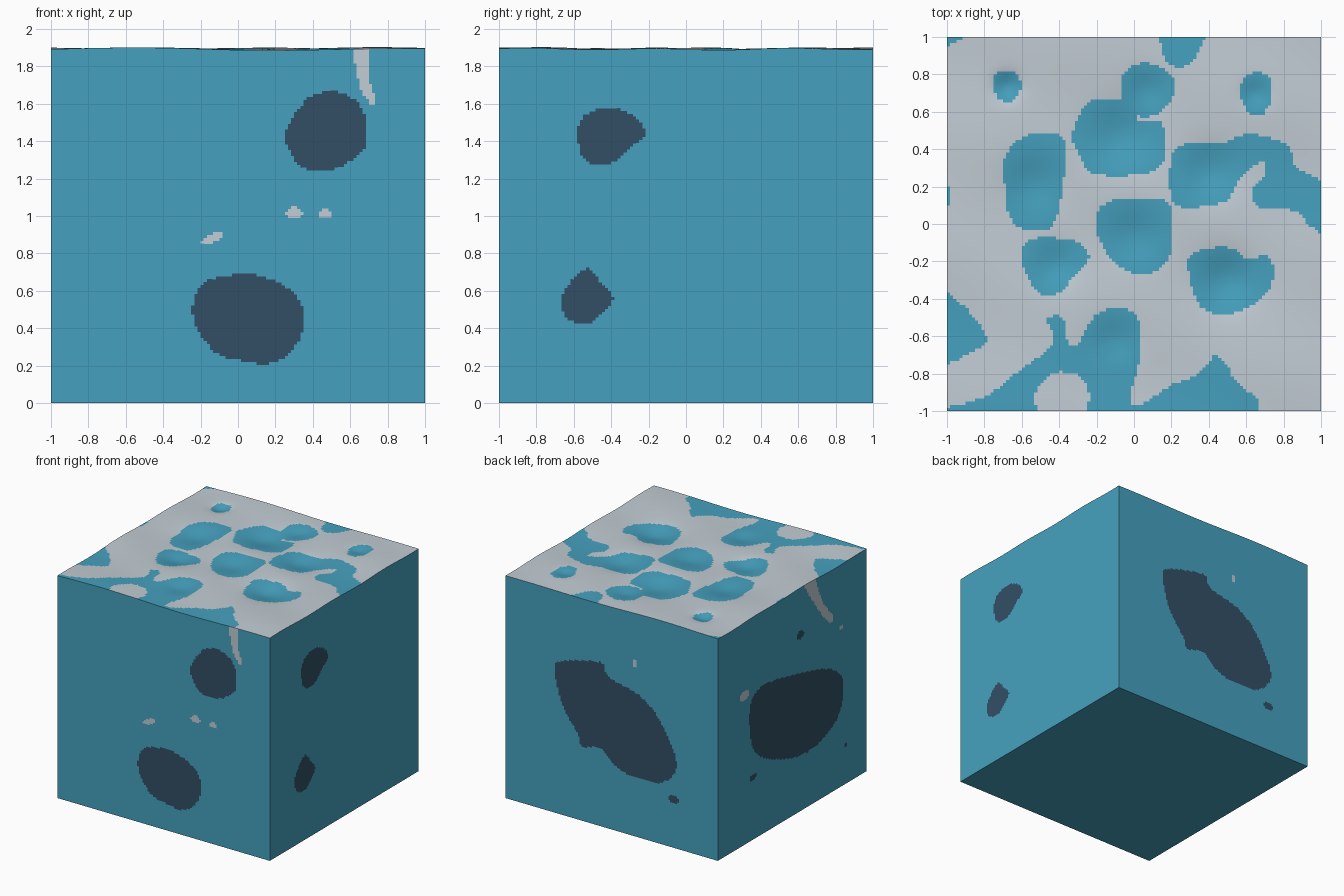
import bpy, bmesh, math

if "Cube" in bpy.data.objects:
    bpy.data.objects.remove(bpy.data.objects["Cube"])

N = 120  # cells along each panel edge


def material(name, rgb):
    m = bpy.data.materials.new(name)
    m.diffuse_color = (*rgb, 1)
    m.use_nodes = True
    m.node_tree.nodes["Principled BSDF"].inputs["Base Color"].default_value = m.diffuse_color
    return m


MATS = [material("blue", (0.060, 0.355, 0.520)),
        material("pale grey", (0.540, 0.610, 0.660)),
        material("dark slate", (0.032, 0.078, 0.130))]
BLUE, PALE, DARK = 0, 1, 2
patches = {"top": [], "front": [], "right": [], "back": [], "left": []}


def blob(side, col, pts):
    """Closed smooth outline through a few points (Catmull-Rom)."""
    out, n = [], len(pts)
    for i in range(n):
        p = [pts[(i + k - 1) % n] for k in range(4)]
        for s in range(4):
            t = s / 4
            out.append(tuple(0.5 * (2 * p[1][a] + (p[2][a] - p[0][a]) * t
                       + (2 * p[0][a] - 5 * p[1][a] + 4 * p[2][a] - p[3][a]) * t * t
                       + (3 * p[1][a] - p[0][a] - 3 * p[2][a] + p[3][a]) * t ** 3) for a in (0, 1)))
    xs, ys = zip(*out)
    patches[side].append((col, out, (min(xs), max(xs), min(ys), max(ys))))


def oval(side, col, cx, cy, rx, ry, rot=0):
    c, s = math.cos(math.radians(rot)), math.sin(math.radians(rot))
    pts = []
    for k in range(10):
        a = k * math.tau / 10
        r = 1 + 0.05 * math.sin(3 * a + cx * 9)
        u, v = rx * r * math.cos(a), ry * r * math.sin(a)
        pts.append((cx + u * c - v * s, cy + u * s + v * c))
    blob(side, col, pts)


def colour(side, x, y, base):
    result = base
    for col, pts, (x0, x1, y0, y1) in patches[side]:
        if not (x0 <= x <= x1 and y0 <= y <= y1):
            continue
        inside, q = False, pts[-1]
        for p in pts:
            if (p[1] > y) != (q[1] > y) and x < (q[0] - p[0]) * (y - p[1]) / (q[1] - p[1]) + p[0]:
                inside = not inside
            q = p
        if inside:
            result = col
    return result


# Top patches (x, y)
oval("top", BLUE, -0.68, 0.74, 0.075, 0.085)
oval("top", BLUE, 0.07, 0.72, 0.145, 0.145)
oval("top", BLUE, 0.655, 0.70, 0.085, 0.12)
blob("top", BLUE, [(0.15, 1.04), (0.18, 0.86), (0.3, 0.86), (0.38, 1.04)])
blob("top", BLUE, [(-.33, .48), (-.27, .62), (-.2, .67), (-.03, .66), (.03, .55), (.15, .54),
                   (.17, .38), (.12, .29), (0, .26), (-.22, .27), (-.3, .38)])
blob("top", BLUE, [(-.68, .38), (-.55, .48), (-.37, .45), (-.38, .22), (-.42, .02), (-.5, -.04),
                   (-.65, .01), (-.69, .2)])
blob("top", BLUE, [(-.14, .12), (.15, .13), (.2, .02), (.19, -.18), (.05, -.27), (-.1, -.21), (-.2, -.03)])
blob("top", BLUE, [(.19, .28), (.24, .42), (.45, .43), (.62, .48), (.82, .42), (.87, .3), (1.03, .2),
                   (1.03, -.05), (.93, 0), (.87, .07), (.67, .09), (.63, .18), (.7, .27), (.69, .33),
                   (.63, .3), (.56, .23), (.5, .13), (.4, .1), (.22, .1)])
blob("top", BLUE, [(-.55, -.08), (-.32, -.09), (-.24, -.17), (-.32, -.28), (-.42, -.38), (-.52, -.36),
                   (-.6, -.2)])
blob("top", BLUE, [(.29, -.19), (.4, -.13), (.53, -.13), (.6, -.18), (.73, -.18), (.73, -.34),
                   (.6, -.45), (.45, -.48), (.34, -.42)])
blob("top", BLUE, [(-1.04, -.38), (-.92, -.43), (-.79, -.6), (-.86, -.68), (-1.04, -.73)])
blob("top", BLUE, [(-1.03, -1.02), (-.8, -.93), (-.65, -.81), (-.43, -.64), (-.47, -.51), (-.38, -.5),
                   (-.36, -.62), (-.3, -.64), (-.2, -.48), (-.05, -.45), (.03, -.53), (.03, -.72),
                   (-.02, -.94), (.05, -.96), (.2, -.86), (.35, -.8), (.44, -.7), (.53, -.82), (.57, -1.03)])
blob("top", PALE, [(-.53, -.92), (-.44, -.8), (-.3, -.81), (-.24, -.9), (-.28, -1.03), (-.47, -1.03)])
blob("top", BLUE, [(-1.02, .22), (-.975, .15), (-1.02, .05)])
blob("top", BLUE, [(-1.02, .95), (-.93, .985), (-.87, 1.02), (-1.02, 1.02)])

# Front patches (x, z)
blob("front", DARK, [(.25, 1.43), (.33, 1.58), (.41, 1.65), (.55, 1.66), (.66, 1.58), (.69, 1.45),
                     (.66, 1.34), (.54, 1.26), (.43, 1.24), (.32, 1.28)])
blob("front", DARK, [(-.24, .53), (-.17, .65), (.03, .69), (.2, .65), (.33, .55), (.35, .4), (.27, .26),
                     (.15, .21), (0, .23), (-.12, .27), (-.22, .4)])
blob("front", PALE, [(.61, 1.95), (.69, 1.95), (.70, 1.74), (.73, 1.63), (.71, 1.6), (.65, 1.7)])
oval("front", PALE, 0.30, 1.02, 0.045, 0.03)
oval("front", PALE, 0.465, 1.01, 0.03, 0.023)
oval("front", PALE, -0.14, 0.88, 0.06, 0.024, 20)

# Right patches (y, z)
blob("right", DARK, [(-.58, 1.42), (-.55, 1.53), (-.42, 1.58), (-.27, 1.53), (-.22, 1.43), (-.3, 1.37),
                     (-.38, 1.29), (-.53, 1.29)])
blob("right", DARK, [(-.67, .54), (-.62, .64), (-.53, .72), (-.45, .64), (-.39, .56), (-.46, .47),
                     (-.54, .42), (-.64, .46)])

# Back patches (x, z)
blob("back", DARK, [(.54, 1.23), (.46, 1.31), (.25, 1.37), (.08, 1.39), (.03, 1.29), (-.26, 1.21),
                    (-.46, 1.04), (-.615, .72), (-.5, .54), (-.34, .5), (-.07, .53), (.1, .66),
                    (.28, .63), (.31, .72), (.46, .93)])
oval("back", DARK, -0.58, 0.41, 0.05, 0.03)
oval("back", PALE, -0.22, 1.47, 0.02, 0.03)

# Left patches (y, z)
blob("left", DARK, [(.55, 1.19), (.35, 1.26), (-.12, 1.17), (-.5, 1.06), (-.68, .9), (-.64, .64),
                    (-.42, .5), (-.12, .47), (.22, .565), (.49, .72), (.57, .94)])
oval("left", DARK, -0.11, 1.50, 0.05, 0.035)
oval("left", DARK, 0.53, 0.53, 0.045, 0.03)
oval("left", DARK, -0.72, 0.33, 0.022, 0.015)
oval("left", PALE, 0.64, 1.27, 0.06, 0.045)
oval("left", PALE, -0.66, 1.35, 0.03, 0.02)
blob("left", PALE, [(-.14, 1.95), (-.28, 1.95), (-.4, 1.68), (-.55, 1.49), (-.5, 1.45), (-.32, 1.66)])

# Shallow hollows (x, y, radius, depth) in the top
DIPS = [(-.68, .74, .1, .03), (.07, .72, .14, .02), (-.08, .47, .22, .03), (.65, .7, .1, .02),
        (-.53, .22, .2, .025), (0, -.06, .2, .025), (.4, .28, .2, .03), (-.42, -.22, .16, .025),
        (.5, -.3, .2, .035), (-.1, -.62, .16, .02)]


def height(x, y):
    z = 1.893 + 0.006 * math.sin(5 * x + 1) * math.cos(4 * y) + 0.004 * math.sin(9 * y + 3 * x)
    edge = (1 - x ** 8) * (1 - y ** 8)
    for cx, cy, r, d in DIPS:
        z -= edge * d * math.exp(-2 * ((x - cx) ** 2 + (y - cy) ** 2) / r ** 2)
    return z


# Each panel maps (u, v) in 0..1 to a point, wound to face outwards
L = lambda u: 2 * u - 1
PANELS = {
    "top": lambda u, v: (L(u), L(v), height(L(u), L(v))),
    "front": lambda u, v: (L(u), -1, v * height(L(u), -1)),
    "right": lambda u, v: (1, L(u), v * height(1, L(u))),
    "back": lambda u, v: (-L(u), 1, v * height(-L(u), 1)),
    "left": lambda u, v: (-1, -L(u), v * height(-1, -L(u))),
}
PLANE = {"top": (0, 1), "front": (0, 2), "back": (0, 2), "right": (1, 2), "left": (1, 2)}

bm = bmesh.new()
for side, place in PANELS.items():
    a, b = PLANE[side]
    g = [[bm.verts.new(place(i / N, j / N)) for j in range(N + 1)] for i in range(N + 1)]
    for i in range(N):
        for j in range(N):
            f = bm.faces.new((g[i][j], g[i + 1][j], g[i + 1][j + 1], g[i][j + 1]))
            c = f.calc_center_median()
            f.material_index = colour(side, c[a], c[b], PALE if side == "top" else BLUE)
# Flat underside
bm.faces.new([bm.verts.new(p) for p in ((-1, -1, 0), (-1, 1, 0), (1, 1, 0), (1, -1, 0))])
bmesh.ops.remove_doubles(bm, verts=bm.verts, dist=1e-4)

mesh = bpy.data.meshes.new("spotted_block")
bm.to_mesh(mesh)
bm.free()
for m in MATS:
    mesh.materials.append(m)
block = bpy.data.objects.new("spotted_block", mesh)
bpy.context.collection.objects.link(block)
bpy.context.view_layer.objects.active = block
block.select_set(True)
bpy.ops.object.shade_smooth_by_angle(angle=math.radians(35))
